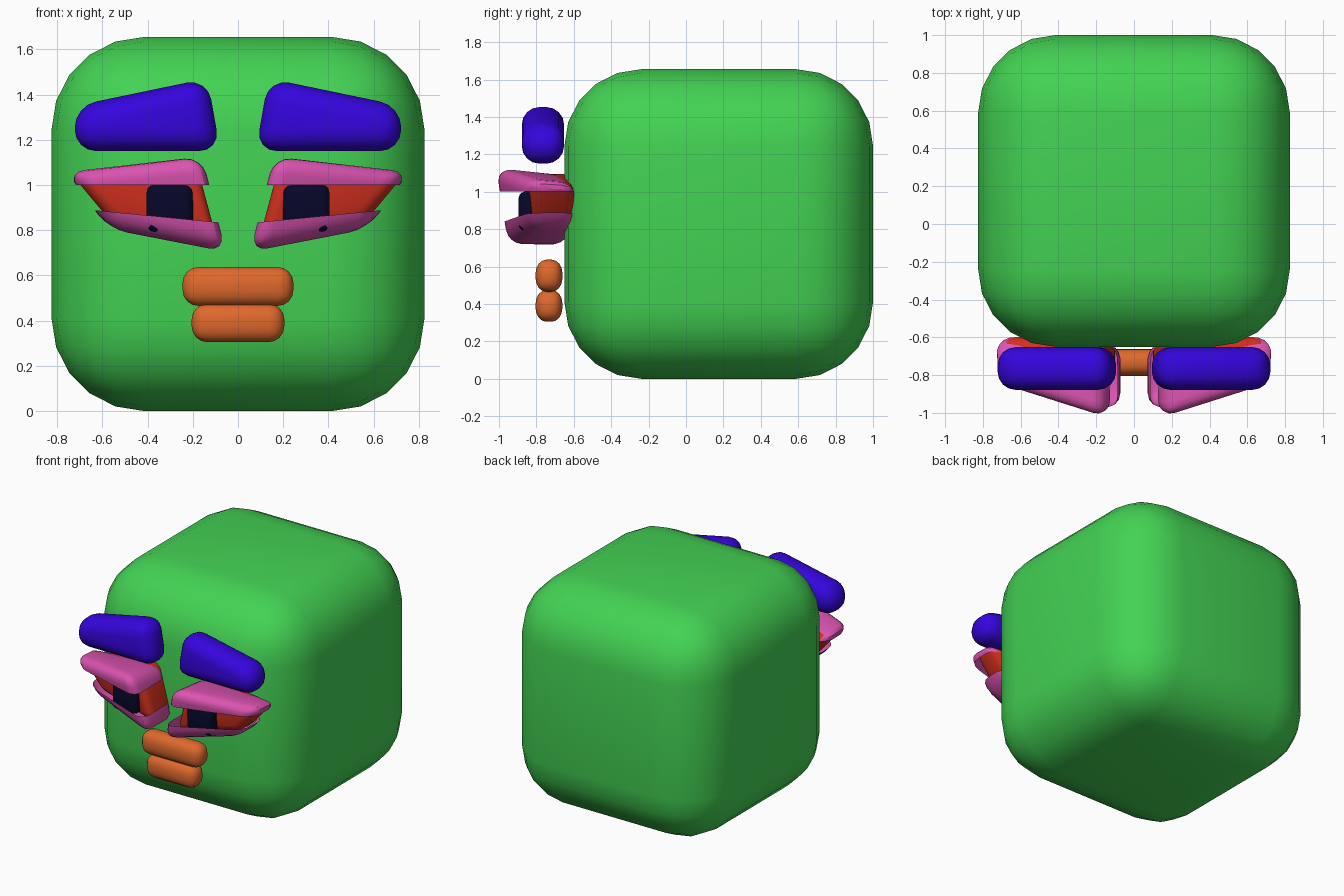
import bpy, bmesh
from mathutils import Vector

if "Cube" in bpy.data.objects:
    bpy.data.objects.remove(bpy.data.objects["Cube"])


def material(name, rgb):
    m = bpy.data.materials.new(name)
    m.diffuse_color = (*[c ** 2.2 for c in rgb], 1)
    m.use_nodes = True
    m.node_tree.nodes["Principled BSDF"].inputs["Base Color"].default_value = m.diffuse_color
    return m


GREEN = material("green", (0.27, 0.82, 0.33))
BLUE = material("blue", (0.22, 0.05, 0.86))
PINK = material("pink", (0.86, 0.33, 0.69))
RED = material("red", (0.82, 0.20, 0.14))
DARK = material("dark", (0.06, 0.06, 0.18))
ORANGE = material("orange", (0.87, 0.41, 0.19))


def rounded(name, front, back, bevel, seg, mat, side=1, cut=None):
    """Bevelled six-sided block from a front and a back quad; cut = (point, normal) keeps one open half."""
    bm = bmesh.new()
    v = [bm.verts.new((x * side, y, z)) for x, y, z in front + back]
    bm.faces.new(v[:4])
    bm.faces.new(v[4:][::-1])
    for i in range(4):
        j = (i + 1) % 4
        bm.faces.new((v[j], v[i], v[i + 4], v[j + 4]))
    bmesh.ops.recalc_face_normals(bm, faces=bm.faces)
    bmesh.ops.bevel(bm, geom=bm.edges[:], offset=bevel, segments=seg,
                    profile=0.5, affect='EDGES', clamp_overlap=True)
    bmesh.ops.recalc_face_normals(bm, faces=bm.faces)
    if cut:
        (px, pz), (nx, nz) = cut
        bmesh.ops.bisect_plane(bm, geom=bm.verts[:] + bm.edges[:] + bm.faces[:],
                               plane_co=Vector((px * side, 0, pz)),
                               plane_no=Vector((nx * side, 0, nz)), clear_outer=True)
    me = bpy.data.meshes.new(name)
    bm.to_mesh(me)
    bm.free()
    ob = bpy.data.objects.new(name, me)
    bpy.context.collection.objects.link(ob)
    me.materials.append(mat)
    bpy.ops.object.select_all(action='DESELECT')
    ob.select_set(True)
    bpy.context.view_layer.objects.active = ob
    bpy.ops.object.shade_smooth_by_angle()
    return ob


def box(name, x, y, z, bevel, seg, mat, side=1):
    quad = [(x[0], z[0]), (x[1], z[0]), (x[1], z[1]), (x[0], z[1])]
    return rounded(name, [(a, y[0], b) for a, b in quad],
                   [(a, y[1], b) for a, b in quad], bevel, seg, mat, side)


# Head
box("head", (-0.825, 0.825), (-0.65, 1.0), (0, 1.655), 0.41, 5, GREEN)

# Lips: round bars flattened in depth
for name, w, z in (("upper_lip", 0.245, (0.465, 0.637)), ("lower_lip", 0.205, (0.305, 0.475))):
    lip = box(name, (-w, w), (-0.085, 0.085), z, 0.07, 4, ORANGE)
    lip.scale.y = 0.84
    lip.location.y = -0.7325

# Outlines seen from the front: inner bottom, outer bottom, outer top, inner top
brow = [(0.078, 1.15), (0.722, 1.15), (0.722, 1.35), (0.135, 1.472)]
lid_front = [(0.055, -0.97, 0.705), (0.57, -0.83, 0.805), (0.757, -0.85, 1.062), (0.158, -1.035, 1.136)]
lid_back = [(0.055, -0.63, 0.705), (0.57, -0.59, 0.805), (0.757, -0.585, 1.045), (0.158, -0.63, 1.09)]
eye_front = [(0.09, -0.86, 0.745), (0.56, -0.79, 0.835), (0.73, -0.79, 1.04), (0.185, -0.88, 1.10)]
eye_back = [(x, -0.60, z) for x, y, z in eye_front]

for side, tag in ((1, "left"), (-1, "right")):
    rounded(tag + "_brow", [(x, -0.878, z) for x, z in brow],
            [(x, -0.652, z) for x, z in brow], 0.095, 4, BLUE, side)
    # Eyelids: open shells, the middle of the block removed
    rounded(tag + "_upper_lid", lid_front, lid_back, 0.08, 4, PINK, side,
            cut=((0, 1.0), (0, -1)))
    rounded(tag + "_lower_lid", lid_front, lid_back, 0.08, 4, PINK, side,
            cut=((0.09, 0.835), (-0.098, 1)))
    # Eye and pupil
    rounded(tag + "_eye", eye_front, eye_back, 0.055, 4, RED, side)
    box(tag + "_pupil", (0.2, 0.405), (-0.895, -0.70), (0.79, 1.0), 0.035, 3, DARK, side)
